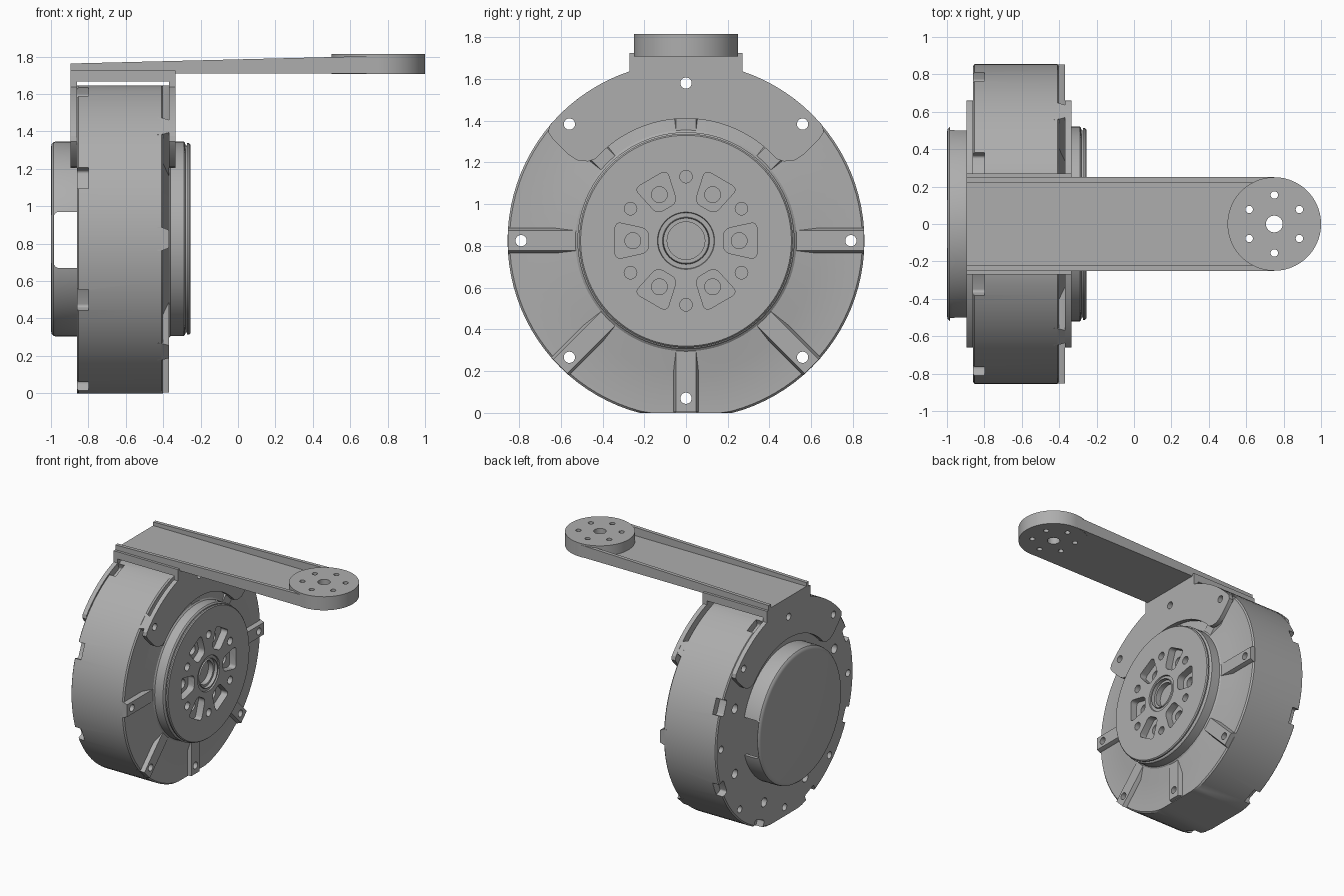
import bpy, bmesh
from math import cos, sin, radians
from mathutils import Matrix, Vector

cube = bpy.data.objects.get("Cube")
if cube:
    bpy.data.objects.remove(cube, do_unlink=True)

grey = bpy.data.materials.new("plain grey")
grey.use_nodes = True
tone = (0.42, 0.42, 0.42, 1)
grey.diffuse_color = tone
grey.node_tree.nodes["Principled BSDF"].inputs["Base Color"].default_value = tone

AXIS_Z = 0.825      # height of the motor axis, which runs along x
TOP = 1.645


def finish(bm, name):
    bmesh.ops.recalc_face_normals(bm, faces=bm.faces)
    mesh = bpy.data.meshes.new(name)
    bm.to_mesh(mesh)
    bm.free()
    mesh.materials.append(grey)
    ob = bpy.data.objects.new(name, mesh)
    bpy.context.collection.objects.link(ob)
    return ob


def lathe(profile):
    """Spin (x, radius) points about the motor axis."""
    bm = bmesh.new()
    vs = [bm.verts.new((x, 0, r)) for x, r in profile]
    es = [bm.edges.new(pair) for pair in zip(vs, vs[1:])]
    bmesh.ops.spin(bm, geom=vs + es, cent=(0, 0, 0), axis=(1, 0, 0),
                   angle=radians(360), steps=96)
    bmesh.ops.remove_doubles(bm, verts=bm.verts, dist=0.0001)
    bmesh.ops.translate(bm, verts=bm.verts, vec=(0, 0, AXIS_Z))
    return bm


def prism(bm, points, axis, a, b, corner=0, matrix=Matrix()):
    """Extrude a 2D outline along an axis, optionally rounding its corners."""
    place = {"x": lambda u, v, w: (w, u, v),
             "y": lambda u, v, w: (u, w, v),
             "z": lambda u, v, w: (u, v, w)}[axis]
    low = [bm.verts.new(matrix @ Vector(place(u, v, a))) for u, v in points]
    high = [bm.verts.new(matrix @ Vector(place(u, v, b))) for u, v in points]
    bm.faces.new(low)
    bm.faces.new(high)
    n = len(points)
    for i in range(n):
        j = (i + 1) % n
        bm.faces.new((low[i], low[j], high[j], high[i]))
    if corner:
        edges = [bm.edges.get(pair) for pair in zip(low, high)]
        bmesh.ops.bevel(bm, geom=edges, offset=corner, segments=4,
                        profile=0.5, affect="EDGES")


def arc(r, start, end, steps, cx=0, cy=0):
    angles = [radians(start + (end - start) * i / steps) for i in range(steps + 1)]
    return [(cx + r * cos(t), cy + r * sin(t)) for t in angles]


def disc(r, cx=0, cy=0, steps=24):
    return arc(r, 0, 360, steps, cx, cy)[:-1]


def rect(u0, u1, v0, v1):
    return [(u0, v0), (u1, v0), (u1, v1), (u0, v1)]


def around(angle):
    """Turn about the motor axis; zero degrees points along +y."""
    return Matrix.Translation((0, 0, AXIS_Z)) @ Matrix.Rotation(radians(angle), 4, "X")


def cut(ob, fill):
    """Subtract the shapes made by fill(bm), then drop the cutter."""
    bm = bmesh.new()
    fill(bm)
    cutter = finish(bm, "cutter")
    cutter.hide_render = True
    mod = ob.modifiers.new("cut", "BOOLEAN")
    mod.operation, mod.solver, mod.object = "DIFFERENCE", "EXACT", cutter
    bpy.context.view_layer.objects.active = ob
    bpy.ops.object.modifier_apply(modifier=mod.name)
    bpy.data.objects.remove(cutter, do_unlink=True)


def bolt_holes(bm):
    for k in range(8):
        reach = 0.755 if k in (2, 6) else 0.79
        prism(bm, disc(0.027, reach), "x", -1.2, 0, matrix=around(45 * k))


# Housing drum, flattened at top and bottom
bm = lathe([(-0.86, 0), (-0.86, 0.845), (-0.852, 0.855), (-0.41, 0.855), (-0.4, 0.845),
            (-0.4, 0.63), (-0.37, 0.53), (-0.37, 0)])
for v in bm.verts:
    v.co.z = min(max(v.co.z, 0), TOP)
housing = finish(bm, "housing")


def rim_notches(bm):
    for k in range(8):
        turn = around(45 * k + 22.5)
        prism(bm, rect(0.8, 0.95, -0.06, 0.06), "x", -0.9, -0.8, 0.015, turn)
        prism(bm, disc(0.035, 0.67), "x", -0.9, -0.78, matrix=turn)


cut(housing, bolt_holes)
cut(housing, rim_notches)

# Raised radial ribs on the output face
bm = bmesh.new()
for k in range(8):
    end = 0.82 if k in (2, 6) else 0.853
    prism(bm, [(-0.43, -0.065), (-0.4, -0.06), (-0.37, -0.048),
               (-0.37, 0.048), (-0.4, 0.06), (-0.43, 0.065)],
          "z", 0.5, end, matrix=around(45 * k - 90))
ribs = finish(bm, "front_ribs")
cut(ribs, bolt_holes)

# Output rotor with hub, pockets and small holes
rotor = finish(lathe([
    (-0.39, 0), (-0.39, 0.535), (-0.37, 0.53), (-0.362, 0.52), (-0.29, 0.52), (-0.283, 0.513),
    (-0.28, 0.5), (-0.274, 0.5), (-0.272, 0.512), (-0.262, 0.512), (-0.255, 0.505),
    (-0.255, 0.137), (-0.265, 0.134), (-0.265, 0.113), (-0.255, 0.11), (-0.28, 0.108),
    (-0.28, 0.09), (-0.32, 0.09), (-0.32, 0)]), "rotor")


def pockets(bm):
    for k in range(6):
        prism(bm, [(0.18, -0.055), (0.34, -0.09), (0.34, 0.09), (0.18, 0.055)],
              "x", -0.31, -0.2, 0.03, around(60 * k))
        prism(bm, disc(0.03, 0.307), "x", -0.3, -0.2, matrix=around(60 * k + 30))


def pocket_holes(bm):
    for k in range(6):
        prism(bm, disc(0.038, 0.255), "x", -0.35, -0.2, matrix=around(60 * k))


cut(rotor, pockets)
cut(rotor, pocket_holes)

# Hollow rear cover with a cable window through both sides
cover = finish(lathe([
    (-1, 0), (-1, 0.49), (-0.996, 0.507), (-0.986, 0.518), (-0.97, 0.522), (-0.86, 0.522),
    (-0.86, 0.495), (-0.988, 0.495), (-0.988, 0)]), "rear_cover")
cut(cover, lambda bm: prism(bm, rect(-0.984, -0.8, 0.67, 0.97), "y", -0.7, 0.7, 0.025))

# Bracket cheeks: a ring sector with a neck, one on each side of the housing
half = [(0.27, 1.725)] + arc(0.855, 71.6, 40, 14, 0, AXIS_Z)
half += [(0.66, 1.345), (0.64, 1.315), (0.56, 1.235), (0.52, 1.21), (0.47, 1.205)]
half += arc(0.585, 42, 90, 16, 0, AXIS_Z)
outline = half + [(-y, z) for y, z in reversed(half[:-1])]
for name, a, b in (("rear_cheek", -0.895, -0.86), ("front_cheek", -0.37, -0.335)):
    bm = bmesh.new()
    prism(bm, outline, "x", a, b)
    cut(finish(bm, name), bolt_holes)

# Bridge joining the cheeks above the housing
bm = bmesh.new()
prism(bm, rect(-0.895, -0.335, -0.27, 0.27), "z", 1.668, 1.725)
finish(bm, "bracket_bridge")

# Arm floor, ending in a hollow curve around the end disc
bm = bmesh.new()
prism(bm, [(-0.895, -0.25), (0.75, -0.25)] + arc(0.24, 270, 90, 32, 0.75)
      + [(0.75, 0.25), (-0.895, 0.25)], "z", 1.71, 1.735)
finish(bm, "arm_floor")

# Tapered rails along the arm edges
bm = bmesh.new()
for side in (-1, 1):
    prism(bm, [(-0.895, 1.71), (0.75, 1.71), (0.75, 1.803), (0.6, 1.8), (-0.895, 1.763)],
          "y", side * 0.222, side * 0.25)
finish(bm, "arm_rails")

# End disc with a centre hole and six bolt holes
bm = bmesh.new()
prism(bm, disc(0.25, 0.75, steps=80), "z", 1.708, 1.815)
end_disc = finish(bm, "arm_end_disc")


def disc_holes(bm):
    prism(bm, disc(0.045, 0.75), "z", 1.6, 1.9)
    for x, y in arc(0.155, 30, 330, 5, 0.75):
        prism(bm, disc(0.02, x, y, 16), "z", 1.6, 1.9)


cut(end_disc, disc_holes)

# Smooth the round surfaces while keeping edges crisp
for ob in bpy.context.collection.objects:
    if ob.type == "MESH" and grey.name in ob.data.materials:
        bpy.ops.object.select_all(action="DESELECT")
        ob.select_set(True)
        bpy.context.view_layer.objects.active = ob
        bpy.ops.object.shade_smooth_by_angle(angle=radians(30))
